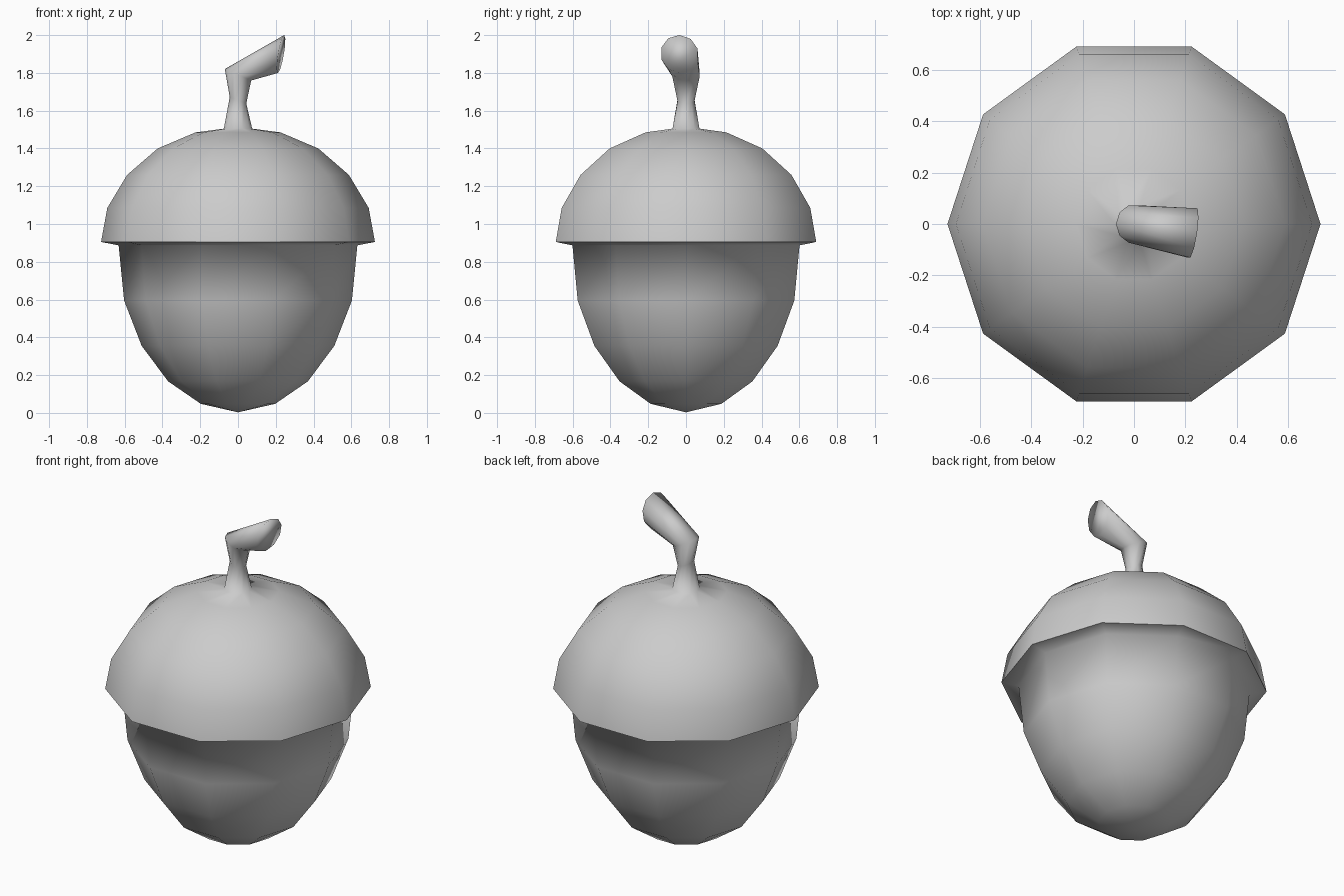
import bpy, bmesh, math
from mathutils import Vector

if "Cube" in bpy.data.objects:
    bpy.data.objects.remove(bpy.data.objects["Cube"])

SIDES = 10


def add_ring(bm, centre, normal, radius):
    """Ring of vertices around a centre, facing along the normal."""
    n = Vector(normal).normalized()
    u = Vector((0, 1, 0)).cross(n).normalized()
    v = n.cross(u)
    ring = []
    for i in range(SIDES):
        a = 2 * math.pi * i / SIDES
        ring.append(bm.verts.new(Vector(centre) + radius * (u * math.cos(a) + v * math.sin(a))))
    return ring


def build(name, rings, tip=None, close_end=False):
    """Skin a list of (centre, normal, radius) rings; optional pointed start or flat end."""
    bm = bmesh.new()
    loops = [add_ring(bm, *r) for r in rings]
    for a, b in zip(loops, loops[1:]):
        for i in range(SIDES):
            j = (i + 1) % SIDES
            bm.faces.new((a[i], a[j], b[j], b[i]))
    if tip is not None:
        t = bm.verts.new(tip)
        for i in range(SIDES):
            bm.faces.new((t, loops[0][(i + 1) % SIDES], loops[0][i]))
    if close_end:
        bm.faces.new(loops[-1])
    for f in bm.faces:
        f.smooth = True
    mesh = bpy.data.meshes.new(name)
    bm.to_mesh(mesh)
    bm.free()
    obj = bpy.data.objects.new(name, mesh)
    bpy.context.collection.objects.link(obj)
    return obj


def level(profile):
    return [((0, 0, z), (0, 0, 1), r) for r, z in profile]


# Nut: pointed bottom up to the underside of the cap rim
nut = [(0.197, 0.048), (0.37, 0.167), (0.51, 0.355), (0.603, 0.595),
       (0.632, 0.887), (0.725, 0.905)]
build("nut", level(nut), tip=(0, 0, 0.003))

# Cap dome flowing into the bent stem
cap = [(0.725, 0.905), (0.692, 1.085), (0.587, 1.26), (0.425, 1.40),
       (0.225, 1.485), (0.075, 1.505)]
stem = [((0, 0, 1.655), (0.36, 0, 0.93), 0.047),
        ((0, 0, 1.79), (0.4, 0, 0.92), 0.076),
        ((0.228, -0.035, 1.90), (1, -0.15, -0.17), 0.102)]
build("cap_and_stem", level(cap) + stem, close_end=True)
